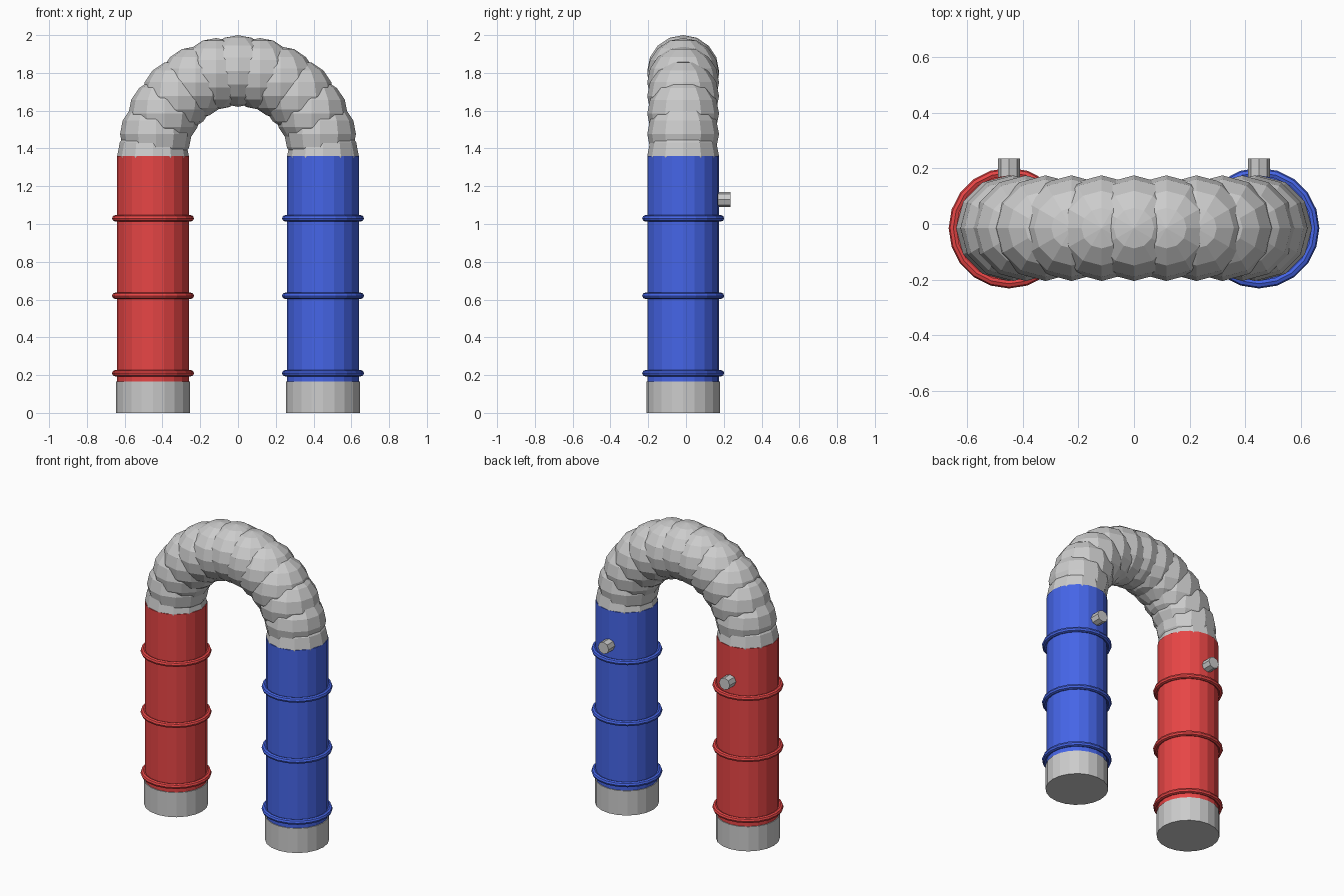
import bpy
from math import sin, cos, pi

if "Cube" in bpy.data.objects:
    bpy.data.objects.remove(bpy.data.objects["Cube"])

CY = -0.015   # y of the tube axis
LEG_X = 0.45  # leg offset, also the radius of the arch
TOP = 1.36    # height where the arch starts


def material(name, rgb):
    m = bpy.data.materials.new(name)
    m.diffuse_color = (*rgb, 1)
    m.use_nodes = True
    m.node_tree.nodes["Principled BSDF"].inputs["Base Color"].default_value = m.diffuse_color
    return m


def finish(name, mat=None):
    ob = bpy.context.object
    ob.name = name
    if mat:
        ob.data.materials.append(mat)
    return ob


def cylinder(name, r, z0, z1, x, mat=None):
    bpy.ops.mesh.primitive_cylinder_add(
        vertices=20, radius=r, depth=z1 - z0, location=(x, CY, (z0 + z1) / 2))
    return finish(name, mat)


red = material("red", (0.8, 0.06, 0.06))
blue = material("blue", (0.06, 0.13, 0.8))

for side, s, mat in (("left", -1, red), ("right", 1, blue)):
    x = s * LEG_X
    # coloured leg with a grey foot sleeve
    cylinder(f"{side}_leg", 0.19, 0.05, TOP, x, mat)
    cylinder(f"{side}_foot", 0.195, 0, 0.165, x)
    # raised bands
    for i in range(3):
        bpy.ops.mesh.primitive_torus_add(
            major_segments=20, minor_segments=8, major_radius=0.2,
            minor_radius=0.017, location=(x, CY, 0.21 + 0.41 * i))
        finish(f"{side}_band_{i + 1}", mat)
    # small port on the back
    bpy.ops.mesh.primitive_cylinder_add(
        vertices=8, radius=0.04, depth=0.1, location=(x, 0.185, 1.13),
        rotation=(pi / 2, 0, 0))
    finish(f"{side}_port")

# bellows arch: overlapping low-poly balls every 15 degrees
for i in range(13):
    a = i * pi / 12
    bpy.ops.mesh.primitive_uv_sphere_add(
        segments=12, ring_count=8, radius=0.19,
        location=(LEG_X * cos(a), CY, TOP + LEG_X * sin(a)))
    finish(f"arch_segment_{i + 1}")
